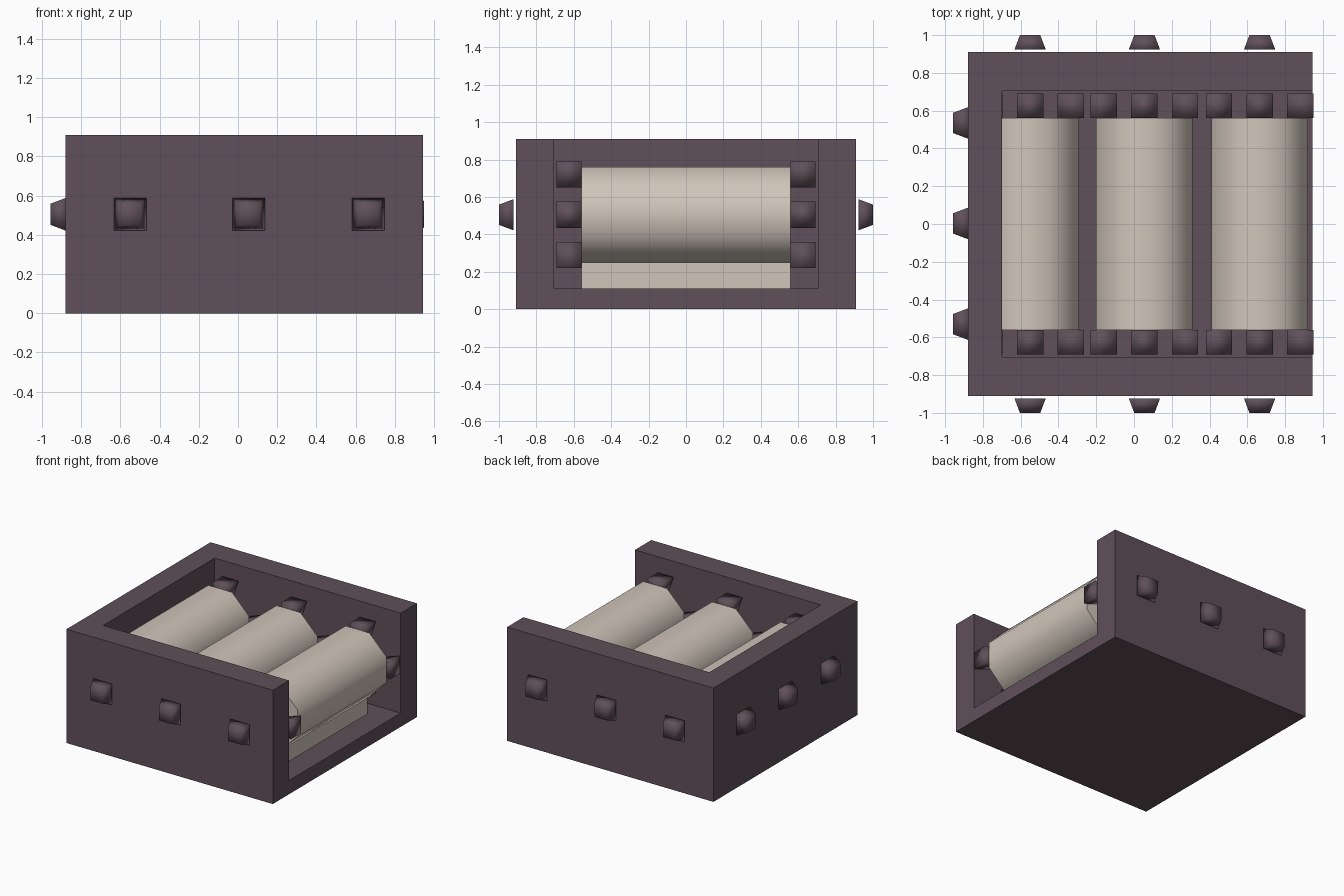
import bpy, bmesh
from math import pi, cos, sin
from mathutils import Vector, Matrix

if "Cube" in bpy.data.objects:
    bpy.data.objects.remove(bpy.data.objects["Cube"])


def material(name, rgb):
    m = bpy.data.materials.new(name)
    m.diffuse_color = (*rgb, 1)
    m.use_nodes = True
    m.node_tree.nodes["Principled BSDF"].inputs["Base Color"].default_value = m.diffuse_color
    return m


DARK = material("dark_casing", (0.115, 0.08, 0.10))
PALE = material("pale_roller", (0.63, 0.56, 0.49))
ROLLER_X = (-0.55, 0.055, 0.665)
AXIS_Z = 0.505


def prism(name, profile, direction, mat, tip=(1, 1), smooth=False):
    """Extrude a closed 3D outline along a vector, scaling the far end about its centre."""
    bm = bmesh.new()
    pts = [Vector(p) for p in profile]
    d = Vector(direction)
    c = sum(pts, Vector()) / len(pts)
    a = [bm.verts.new(p) for p in pts]
    b = [bm.verts.new(c + (p - c) * tip[0] + d) for p in pts]
    n = len(pts)
    bm.faces.new(a)
    bm.faces.new(b)
    for i in range(n):
        bm.faces.new((a[i], a[(i + 1) % n], b[(i + 1) % n], b[i]))
    bmesh.ops.recalc_face_normals(bm, faces=bm.faces)
    for f in bm.faces:
        f.smooth = smooth
    me = bpy.data.meshes.new(name)
    bm.to_mesh(me)
    bm.free()
    me.materials.append(mat)
    ob = bpy.data.objects.new(name, me)
    bpy.context.collection.objects.link(ob)
    return ob


# Tray: U-shaped wall outline standing on a floor, open towards +x
L, R, W, IL, IW = -0.88, 0.945, 0.91, -0.70, 0.705
bm = bmesh.new()
outer = [(R, -W), (L, -W), (L, W), (R, W)]
inner = [(R, -IW), (IL, -IW), (IL, IW), (R, IW)]


def row(points, z):
    return [bm.verts.new((x, y, z)) for x, y in points]


base, top = row(outer, 0), row(outer, 0.91)
floor, rim = row(inner, 0.11), row(inner, 0.91)
bm.faces.new(base)
bm.faces.new(floor)
for i in range(3):
    bm.faces.new((base[i], base[i + 1], top[i + 1], top[i]))
    bm.faces.new((floor[i], floor[i + 1], rim[i + 1], rim[i]))
    bm.faces.new((top[i], top[i + 1], rim[i + 1], rim[i]))
bm.faces.new((base[0], top[0], rim[0], floor[0], floor[3], rim[3], top[3], base[3]))
bmesh.ops.recalc_face_normals(bm, faces=bm.faces)
me = bpy.data.meshes.new("tray")
bm.to_mesh(me)
bm.free()
me.materials.append(DARK)
bpy.context.collection.objects.link(bpy.data.objects.new("tray", me))


# Outer studs: small tapered blocks on the front, back and left walls
def outer_stud(name, centre, normal):
    n = Vector(normal)
    side = n.cross(Vector((0, 0, 1))) * 0.083
    up = Vector((0, 0, 0.083))
    c = Vector(centre)
    quad = [c - side - up, c + side - up, c + side + up, c - side + up]
    prism(name, quad, n * 0.077, DARK, tip=(0.65, 1), smooth=True)


for i, x in enumerate(ROLLER_X):
    outer_stud(f"front_stud_{i}", (x, -0.923, AXIS_Z), (0, -1, 0))
    outer_stud(f"back_stud_{i}", (x, 0.923, AXIS_Z), (0, 1, 0))
for i, y in enumerate((-0.53, 0.003, 0.535)):
    outer_stud(f"left_stud_{i}", (-0.88, y, AXIS_Z), (-1, 0, 0))

# Rollers: octagonal bars with a rest below and four wedges at each end
radius = 0.255 / cos(pi / 8)
for i, x in enumerate(ROLLER_X):
    ring = [(x + radius * cos(pi / 8 + k * pi / 4), -0.56,
             AXIS_Z + radius * sin(pi / 8 + k * pi / 4)) for k in range(8)]
    roller = prism(f"roller_{i}", ring, (0, 1.12, 0), PALE)
    bpy.context.view_layer.objects.active = roller
    roller.select_set(True)
    bpy.ops.object.shade_smooth_by_angle(angle=pi / 3)
    roller.select_set(False)

    rest = [(x + s * 0.09, -0.56, z) for s, z in ((-1, 0.10), (1, 0.10), (1, 0.26), (-1, 0.26))]
    prism(f"roller_rest_{i}", rest, (0, 1.12, 0), PALE)

    for end, y0 in (("front", -0.692), ("back", 0.56)):
        for k in range(4):
            turn = Matrix.Rotation(k * pi / 2, 3, 'Y')
            wedge = [turn @ Vector((u, 0, v)) + Vector((x, y0, AXIS_Z))
                     for u, v in ((-0.07, 0.285), (0.07, 0.285), (0.022, 0.145), (-0.022, 0.145))]
            prism(f"{end}_wedge_{i}_{k}", wedge, (0, 0.132, 0), DARK, smooth=True)
